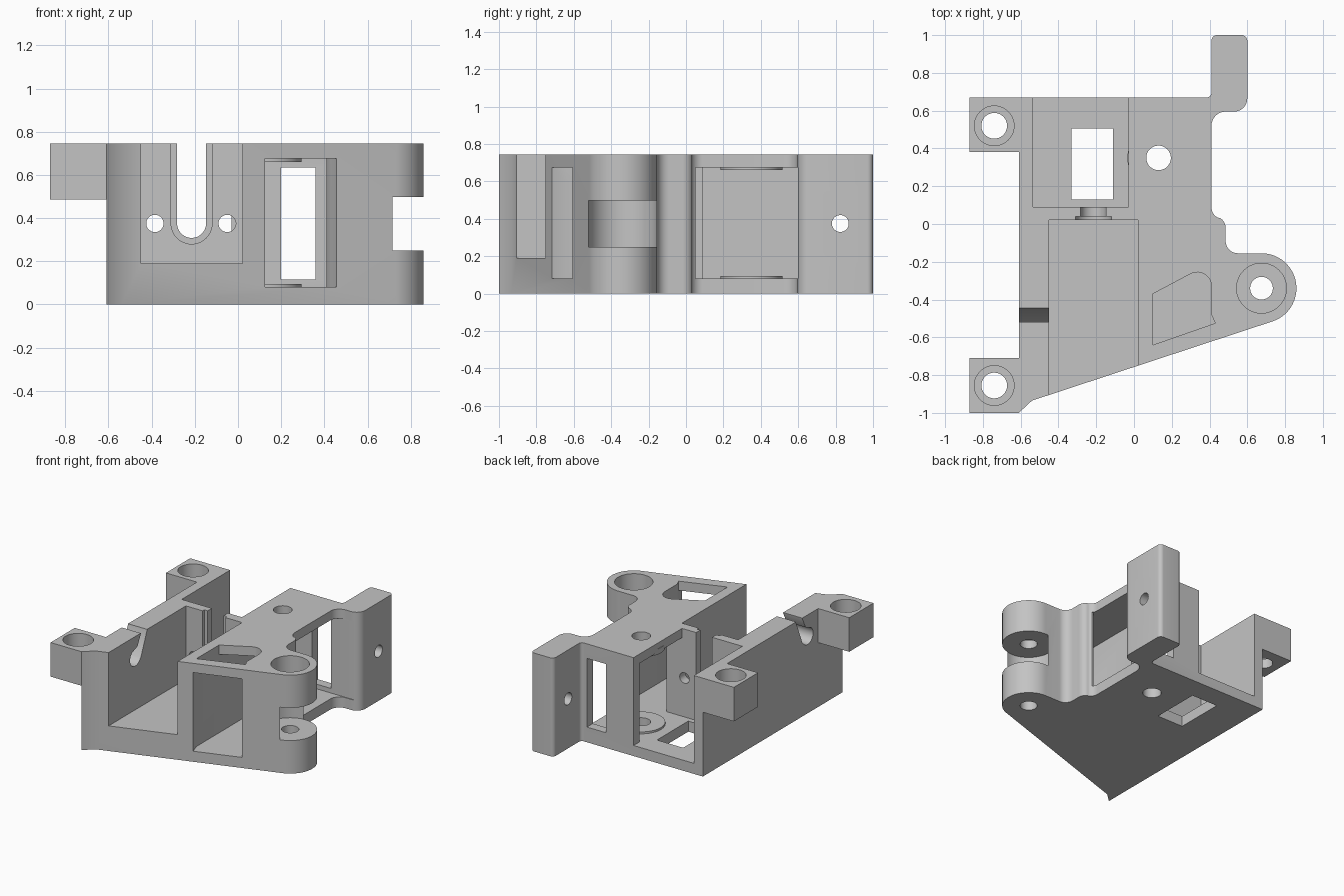
import bpy, bmesh, math
from mathutils import Matrix, Vector

if "Cube" in bpy.data.objects:
    bpy.data.objects.remove(bpy.data.objects["Cube"], do_unlink=True)

TOP = 0.745
FLOOR, CEILING = 0.08, 0.675
LUG = (0.675, -0.34)
LUG_RADIUS = 0.185
PIVOT = (0.13, 0.35)

grey = bpy.data.materials.new("plain grey")
grey.use_nodes = True
grey.diffuse_color = (0.55, 0.55, 0.55, 1)
grey.node_tree.nodes["Principled BSDF"].inputs["Base Color"].default_value = (0.55, 0.55, 0.55, 1)


def arc(cx, cy, r, start, end, steps=8):
    """Points along an arc, angles in degrees."""
    angles = [math.radians(start + (end - start) * i / steps) for i in range(steps + 1)]
    return [(cx + r * math.cos(a), cy + r * math.sin(a)) for a in angles]


def prism(name, points, low, high, axis="Z"):
    """Extrude a profile: (x, y) along Z, (y, z) along X or (x, z) along Y."""
    place = {"Z": lambda a, b, t: (a, b, t),
             "X": lambda a, b, t: (t, a, b),
             "Y": lambda a, b, t: (a, t, b)}[axis]
    bm = bmesh.new()
    face = bm.faces.new([bm.verts.new(place(a, b, low)) for a, b in points])
    grown = bmesh.ops.extrude_face_region(bm, geom=[face])
    shift = Vector(place(0, 0, high - low))
    bmesh.ops.translate(bm, vec=shift, verts=[v for v in grown["geom"] if isinstance(v, bmesh.types.BMVert)])
    bmesh.ops.recalc_face_normals(bm, faces=bm.faces)
    mesh = bpy.data.meshes.new(name)
    bm.to_mesh(mesh)
    bm.free()
    obj = bpy.data.objects.new(name, mesh)
    bpy.context.collection.objects.link(obj)
    return obj


def box(name, x, y, z):
    return prism(name, [(x[0], y[0]), (x[1], y[0]), (x[1], y[1]), (x[0], y[1])], *z)


def cylinder(name, centre, r, low, high, axis="Z"):
    return prism(name, arc(*centre, r, 0, 360, 64)[:-1], low, high, axis)


def combine(target, tool, operation):
    """Apply a boolean and remove the helper."""
    tool.hide_render = True
    mod = target.modifiers.new("combine", "BOOLEAN")
    mod.operation, mod.solver, mod.object = operation, "EXACT", tool
    bpy.context.view_layer.update()
    result = bpy.data.meshes.new_from_object(
        target.evaluated_get(bpy.context.evaluated_depsgraph_get()))
    target.modifiers.clear()
    target.data = result
    bpy.data.objects.remove(tool, do_unlink=True)


def add(tool):
    combine(bracket, tool, "UNION")


def cut(tool):
    combine(bracket, tool, "DIFFERENCE")


# Main body with the rear arm and the rounded lug
outline = [(-0.61, 0.67), (-0.61, -1.0), (-0.54, -0.935)]
outline += arc(*LUG, LUG_RADIUS, -71.8, 90, 32)
outline += arc(0.55, -0.09, 0.065, 270, 180)
outline += arc(0.425, -0.02, 0.06, 0, 60)
outline += arc(0.475, 0.09, 0.065, 240, 180)
outline += arc(0.485, 0.52, 0.075, 180, 90)
outline += arc(0.53, 0.665, 0.07, -90, 0)
outline += arc(0.57, 0.97, 0.03, 0, 90)
outline += arc(0.44, 0.97, 0.03, 90, 180)
outline += arc(0.385, 0.695, 0.025, 0, -90)
bracket = prism("bracket_body", outline, 0, TOP)

# Mounting ears
EAR_BASE = 0.487
add(box("rear_ear", (-0.87, -0.6), (0.38, 0.67), (EAR_BASE, TOP)))
add(prism("front_ear", [(-0.87, -1), (-0.61, -1), (-0.6, -0.9), (-0.6, -0.71), (-0.87, -0.71)],
          EAR_BASE, TOP))

# Open front channel and rear pocket with its floor window
cut(box("front_channel", (-0.45, 0.02), (-1.2, 0.02), (0.19, 0.9)))
cut(box("rear_pocket", (-0.535, -0.03), (0.09, 0.8), (FLOOR, 0.9)))
cut(box("floor_window", (-0.33, -0.11), (0.13, 0.505), (-0.1, 0.15)))

# Inner cavity, open at the right side and through the slanted front
cavity = [(-0.05, 0.6), (-0.05, 0.09), (0.10, 0.09), (0.10, -0.64), (0.163, -0.83),
          (0.493, -0.715), (0.43, -0.525), (0.41, -0.48), (0.41, 0.05), (0.58, 0.05), (0.58, 0.6)]
cut(prism("inner_cavity", cavity, FLOOR, CEILING))
cut(box("back_window", (0.2, 0.36), (0.55, 0.8), (0.115, 0.635)))
hatch = [(0.10, -0.37), (0.10, -0.64), (0.43, -0.525), (0.41, -0.48)]
hatch += arc(0.335, -0.33, 0.075, 0, 115)
cut(prism("top_hatch", hatch, 0.6, 0.9))

# Pivot bosses and bolt hole
add(cylinder("lower_boss", PIVOT, 0.165, 0.06, FLOOR + 0.015))
add(cylinder("upper_boss", PIVOT, 0.165, CEILING - 0.015, 0.7))
cut(cylinder("pivot_hole", PIVOT, 0.065, -0.1, 0.9))

# Counterbored ear holes
for y in (0.52, -0.855):
    cut(cylinder("ear_hole", (-0.74, y), 0.068, 0.3, 0.9))
    cut(cylinder("ear_counterbore", (-0.74, y), 0.105, 0.56, 0.9))

# Lug slot and counterbored hole
cut(cylinder("lug_slot", LUG, LUG_RADIUS + 0.001, 0.25, 0.497))
cut(cylinder("lug_hole", LUG, 0.06, -0.1, 0.9))
cut(cylinder("lug_counterbore", LUG, 0.132, 0.56, 0.9))

# Stepped round-bottomed slot and bolt holes in the cross wall
def u_slot(r):
    return arc(-0.215, 0.375, r, 180, 360, 24) + [(-0.215 + r, 0.9), (-0.215 - r, 0.9)]

cut(prism("shaft_slot", u_slot(0.067), -0.05, 0.12, "Y"))
cut(prism("shaft_recess", u_slot(0.095), -0.05, 0.04, "Y"))
for x in (-0.385, -0.05):
    cut(cylinder("wall_hole", (x, 0.375), 0.04, -0.05, 0.13, "Y"))

# Arm hole and hooked cable notch in the outer wall
cut(cylinder("arm_hole", (0.825, 0.375), 0.045, 0.3, 0.7, "X"))
notch = [(-0.445, 0.76), (-0.445, 0.74), (-0.52, 0.56)]
notch += arc(-0.585, 0.585, 0.065, -30, -230)
notch += [(-0.56, 0.66), (-0.52, 0.74), (-0.52, 0.76)]
cut(prism("cable_notch", notch, -0.7, -0.4, "X"))

# Finish
bracket.data.materials.clear()
bracket.data.materials.append(grey)
for face in bracket.data.polygons:
    face.material_index = 0
bpy.ops.object.select_all(action="DESELECT")
bracket.select_set(True)
bpy.context.view_layer.objects.active = bracket
bpy.ops.object.shade_smooth_by_angle(angle=math.radians(30))
